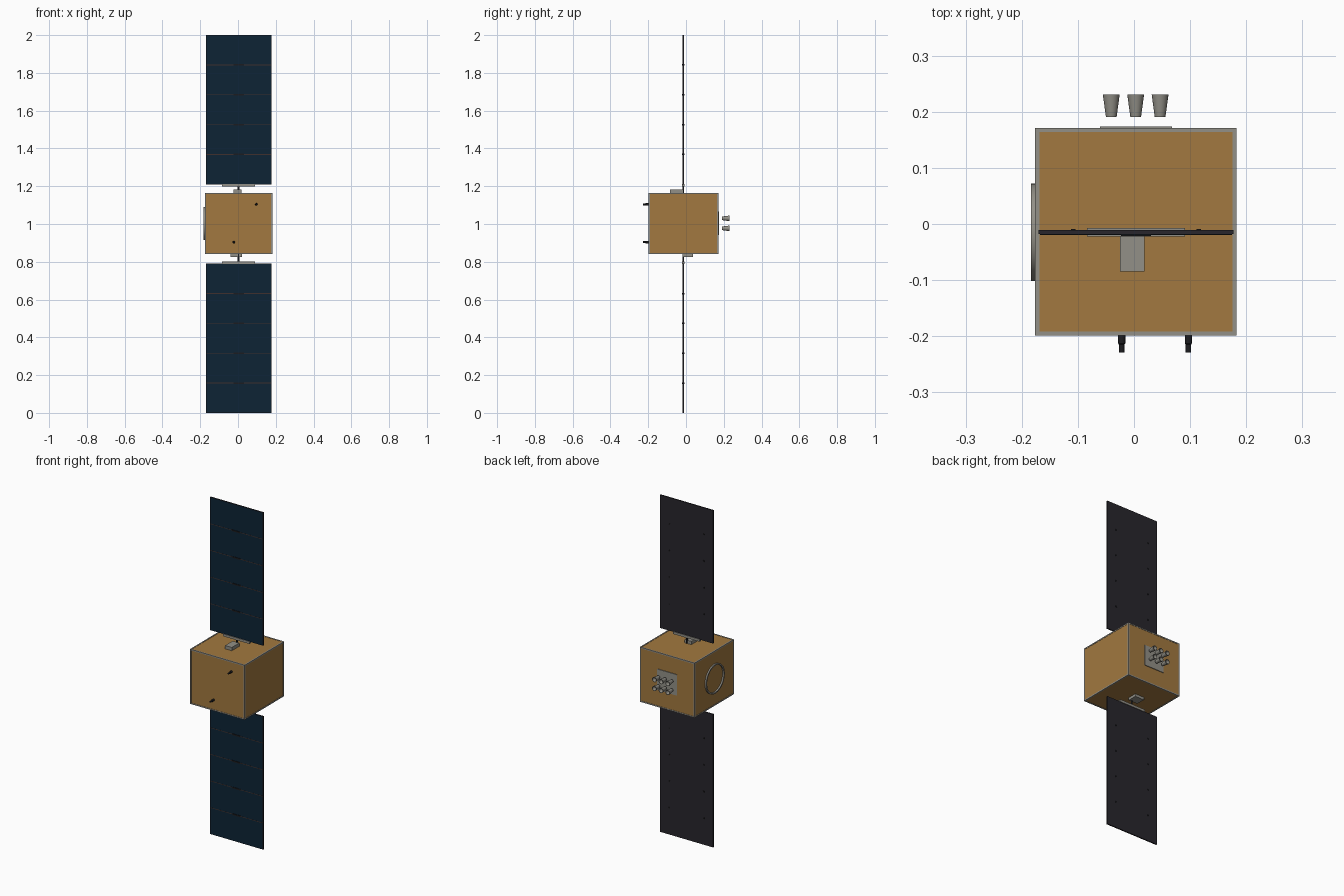
import bpy, bmesh, math
from mathutils import Matrix, Vector

if "Cube" in bpy.data.objects:
    bpy.data.objects.remove(bpy.data.objects["Cube"])


def mat(name, r, g, b):
    m = bpy.data.materials.new(name)
    m.diffuse_color = (r, g, b, 1)
    m.use_nodes = True
    m.node_tree.nodes["Principled BSDF"].inputs["Base Color"].default_value = m.diffuse_color
    return m


GOLD = mat("gold foil", 0.36, 0.19, 0.05)
GREY = mat("grey metal", 0.29, 0.28, 0.245)
NAVY = mat("navy solar cells", 0.004, 0.017, 0.036)
DARK = mat("dark panel backing", 0.021, 0.019, 0.025)
BROWN = mat("brown seam", 0.05, 0.03, 0.027)
BLACK = mat("black fittings", 0.012, 0.012, 0.014)

CX, CY, CZ = 0.0035, -0.0138, 1.0025   # body centre
PY = -0.0148                           # solar panel plane


def finish(name, bm, m):
    bmesh.ops.recalc_face_normals(bm, faces=bm.faces)
    me = bpy.data.meshes.new(name)
    bm.to_mesh(me)
    bm.free()
    me.materials.append(m)
    ob = bpy.data.objects.new(name, me)
    bpy.context.collection.objects.link(ob)
    return ob


def boxes(name, m, *ranges):
    """Each range is (x0, x1, y0, y1, z0, z1)."""
    bm = bmesh.new()
    for x0, x1, y0, y1, z0, z1 in ranges:
        M = (Matrix.Translation(((x0 + x1) / 2, (y0 + y1) / 2, (z0 + z1) / 2))
             @ Matrix.Diagonal((x1 - x0, y1 - y0, abs(z1 - z0), 1)))
        bmesh.ops.create_cube(bm, size=1, matrix=M)
    return finish(name, bm, m)


def lathe(name, m, profile, origin, axis, steps=32, closed=False):
    """Spin (radius, distance) points about an axis; smooth the sides."""
    rot = Vector(axis).to_track_quat('Z', 'Y').to_matrix()
    bm = bmesh.new()
    rings = []
    for r, d in profile:
        rings.append([bm.verts.new(Vector(origin) + rot @ Vector(
            (r * math.cos(2 * math.pi * i / steps), r * math.sin(2 * math.pi * i / steps), d)))
            for i in range(steps)])
    pairs = list(zip(rings, rings[1:]))
    if closed:
        pairs.append((rings[-1], rings[0]))
    else:
        bm.faces.new(rings[0])
        bm.faces.new(rings[-1])
    for a, b in pairs:
        for i in range(steps):
            j = (i + 1) % steps
            bm.faces.new((a[i], a[j], b[j], b[i]))
    ob = finish(name, bm, m)
    bpy.ops.object.select_all(action='DESELECT')
    ob.select_set(True)
    bpy.context.view_layer.objects.active = ob
    bpy.ops.object.shade_smooth_by_angle(angle=math.radians(35))
    return ob


# Foil-covered body with a grey frame along its twelve edges
H = (0.1795, 0.1848, 0.1625)
T, REC = 0.0072, 0.0015
C = (CX, CY, CZ)
boxes("body", GOLD, [c + s * (h - REC) for c, h in zip(C, H) for s in (-1, 1)])
bars = []
for ax in range(3):
    for s1 in (-1, 1):
        for s2 in (-1, 1):
            signs = iter((s1, s2))
            r = []
            for k in range(3):
                if k == ax:
                    trim = 0 if ax == 2 else T
                    r += [C[k] - H[k] + trim, C[k] + H[k] - trim]
                else:
                    s = next(signs)
                    r += sorted((C[k] + s * H[k], C[k] + s * (H[k] - T)))
            bars.append(r)
boxes("body_frame", GREY, *bars)

# Solar wings: five hinged segments each, above and below
SEG, X0, X1 = 0.158, -0.1705, 0.1775
for wing, base, d in (("upper", 1.21, 1), ("lower", 0.79, -1)):
    frames, cells, seams, hinges, clips = [], [], [], [], []
    for i in range(5):
        a, b = sorted((base + d * SEG * i, base + d * SEG * (i + 1)))
        frames.append((X0, X1, PY - 0.003, PY + 0.004, a, b))
        cells.append((X0 + 0.003, X1 - 0.003, PY - 0.004, PY - 0.002, a + 0.0015, b - 0.0015))
        if i:
            z = base + d * SEG * i
            seams.append((X0 + 0.003, X1 - 0.003, PY - 0.0045, PY - 0.002, z - 0.002, z + 0.002))
            hinges.append((CX - 0.027, CX + 0.027, PY - 0.007, PY, z - 0.004, z + 0.004))
            for s in (-1, 1):
                x = CX + s * 0.112
                clips.append((x - 0.004, x + 0.004, PY, PY + 0.006, z - 0.004, z + 0.004))
    boxes(wing + "_wing_panels", DARK, *frames)
    boxes(wing + "_wing_cells", NAVY, *cells)
    boxes(wing + "_wing_seams", BROWN, *seams)
    boxes(wing + "_wing_hinges", BLACK, *(hinges + clips))
    # Yoke bar and drive shaft
    za, zb = sorted((base - d * 0.011, base + d * 0.003))
    boxes(wing + "_yoke", GREY, (CX - 0.087, CX + 0.087, PY - 0.0075, PY + 0.0075, za, zb))
    edge = CZ + d * H[2]
    lathe(wing + "_drive_shaft", BLACK,
          [(0.005, 0), (0.005, abs(base - edge) - 0.005)], (CX, PY, edge), (0, 0, d), 16)

# Drive housings on the top and bottom faces
boxes("top_housing", GREY, (-0.025, 0.019, -0.085, -0.014, 1.16, 1.183))
boxes("bottom_housing", GREY, (-0.039, 0.021, -0.019, 0.036, 0.826, 0.845))

# Launch adapter ring on the left side
lathe("adapter_ring", GREY, [(0.079, -0.003), (0.087, -0.003), (0.087, 0.0075), (0.079, 0.0075)],
      (CX - H[0], PY, 1.0025), (-1, 0, 0), 48, closed=True)

# Thruster plate and six free-standing nozzles on the back
boxes("thruster_plate", GREY, (-0.061, 0.068, 0.165, 0.1735, 0.942, 1.066))
for i in range(3):
    for z in (0.977, 1.03):
        lathe("thruster_nozzle", GREY,
              [(0.0095, 0), (0.015, 0.0405), (0.0125, 0.0405), (0.007, 0.008)],
              (0.003 + (i - 1) * 0.0435, 0.1905, z), (0, 1, 0), 20)

# Two small sensors on the front
for x, z in ((-0.022, 0.904), (0.097, 1.104)):
    lathe("front_sensor", BLACK,
          [(0.0065, -0.003), (0.0065, 0.014), (0.005, 0.016), (0.005, 0.03)],
          (x, CY - H[1], z), (0, -1, 0), 16)
